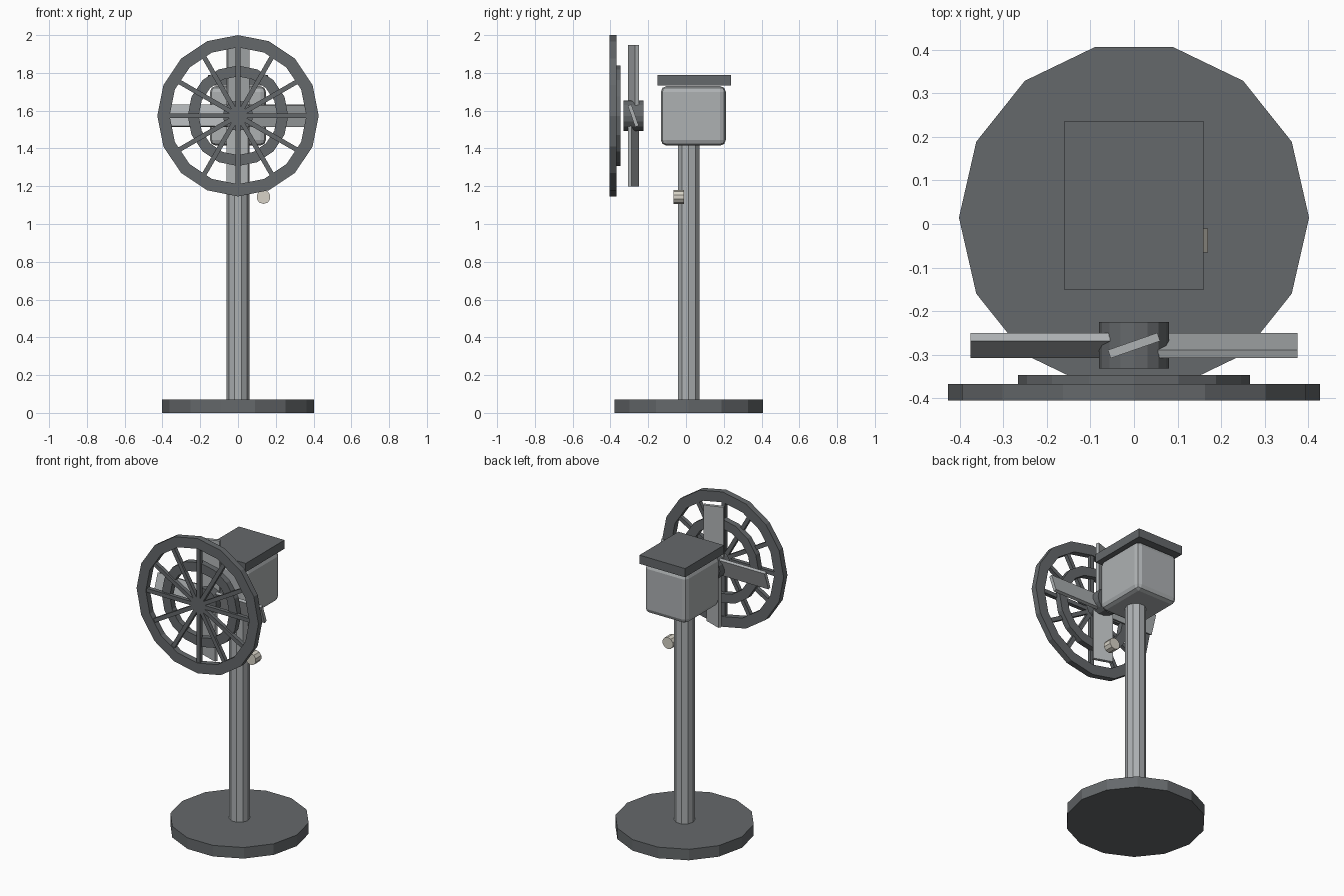
import bpy, bmesh
from math import sin, cos, pi, atan2
from mathutils import Matrix, Vector

if "Cube" in bpy.data.objects:
    bpy.data.objects.remove(bpy.data.objects["Cube"])

HUB_Z = 1.573   # height of the fan axis
POST_Y = 0.0145  # base and post are set slightly back


def material(name, rgb):
    m = bpy.data.materials.new(name)
    m.diffuse_color = (*rgb, 1)
    m.use_nodes = True
    m.node_tree.nodes["Principled BSDF"].inputs["Base Color"].default_value = m.diffuse_color
    return m


DARK = material("dark_metal", (0.13, 0.14, 0.147))
LIGHT = material("light_metal", (0.42, 0.44, 0.45))
CREAM = material("cream_plastic", (0.68, 0.65, 0.57))


def finish(name, bm, mat):
    bmesh.ops.recalc_face_normals(bm, faces=bm.faces)
    me = bpy.data.meshes.new(name)
    bm.to_mesh(me)
    bm.free()
    me.materials.append(mat)
    ob = bpy.data.objects.new(name, me)
    bpy.context.collection.objects.link(ob)
    return ob


def disc(name, n, r, centre, depth, mat, axis='Z', turn=0.0):
    bm = bmesh.new()
    mx = Matrix.Translation(centre)
    if axis == 'Y':
        mx = mx @ Matrix.Rotation(pi / 2, 4, 'X')
    # first vertex along +x at turn = 0
    mx = mx @ Matrix.Rotation(turn, 4, 'Z')
    loops = [[bm.verts.new(mx @ Vector((r * cos(2 * pi * i / n), r * sin(2 * pi * i / n), z)))
              for i in range(n)] for z in (-depth / 2, depth / 2)]
    for loop in loops:
        bm.faces.new(loop)
    for i in range(n):
        j = (i + 1) % n
        bm.faces.new((loops[0][i], loops[0][j], loops[1][j], loops[1][i]))
    return finish(name, bm, mat)


def ring(name, n, r_out, r_in, y0, y1, mat):
    bm = bmesh.new()
    profile = [(r_out, y0), (r_out, y1), (r_in, y1), (r_in, y0)]
    rows = [[bm.verts.new((r * cos(2 * pi * i / n), y, HUB_Z + r * sin(2 * pi * i / n)))
             for r, y in profile] for i in range(n)]
    for i in range(n):
        a, b = rows[i], rows[(i + 1) % n]
        for k in range(4):
            m = (k + 1) % 4
            bm.faces.new((a[k], b[k], b[m], a[m]))
    return finish(name, bm, mat)


def add_box(bm, lo, hi, mx=Matrix()):
    lo, hi = Vector(lo), Vector(hi)
    s = Matrix.Diagonal((*(hi - lo), 1))
    bmesh.ops.create_cube(bm, size=1, matrix=mx @ Matrix.Translation((lo + hi) / 2) @ s)


def box(name, lo, hi, mat):
    bm = bmesh.new()
    add_box(bm, lo, hi)
    return finish(name, bm, mat)


# base and post
disc("base", 14, 0.402, (0, POST_Y, 0.035), 0.07, DARK)
disc("post", 10, 0.06, (0, POST_Y, 0.75), 1.38, LIGHT)

# motor housing and cap
housing = box("motor_housing", (-0.148, -0.133, 1.415), (0.148, 0.211, 1.73), LIGHT)
bev = housing.modifiers.new("round_edges", 'BEVEL')
bev.width = 0.03
bev.segments = 2
box("housing_cap", (-0.16, -0.151, 1.733), (0.16, 0.237, 1.788), DARK)

# guard wheel: outer ring, middle ring, spokes
ring("guard_outer_ring", 16, 0.427, 0.362, -0.405, -0.367, DARK)
ring("guard_middle_ring", 16, 0.266, 0.208, -0.385, -0.347, DARK)
bm = bmesh.new()
for i in range(12):
    mx = Matrix.Translation((0, 0, HUB_Z)) @ Matrix.Rotation(i * pi / 6, 4, 'Y')
    add_box(bm, (-0.0125, -0.398, 0), (0.0125, -0.373, 0.38), mx)
finish("guard_spokes", bm, DARK)

# rotor hub and four pitched blades
disc("rotor_hub", 16, 0.08, (0, -0.278, HUB_Z), 0.107, DARK, 'Y')
pitch = atan2(0.04, 0.115)
bm = bmesh.new()
for i in range(4):
    mx = (Matrix.Translation((0, -0.279, HUB_Z)) @ Matrix.Rotation(i * pi / 2, 4, 'Y')
          @ Matrix.Rotation(pitch, 4, 'Z'))
    add_box(bm, (-0.06, -0.01, 0.055), (0.06, 0.01, 0.375), mx)
finish("rotor_blades", bm, LIGHT)

# control knob beside the post
disc("control_knob", 10, 0.037, (0.135, -0.038, 1.143), 0.056, CREAM, 'Y', pi / 2)
